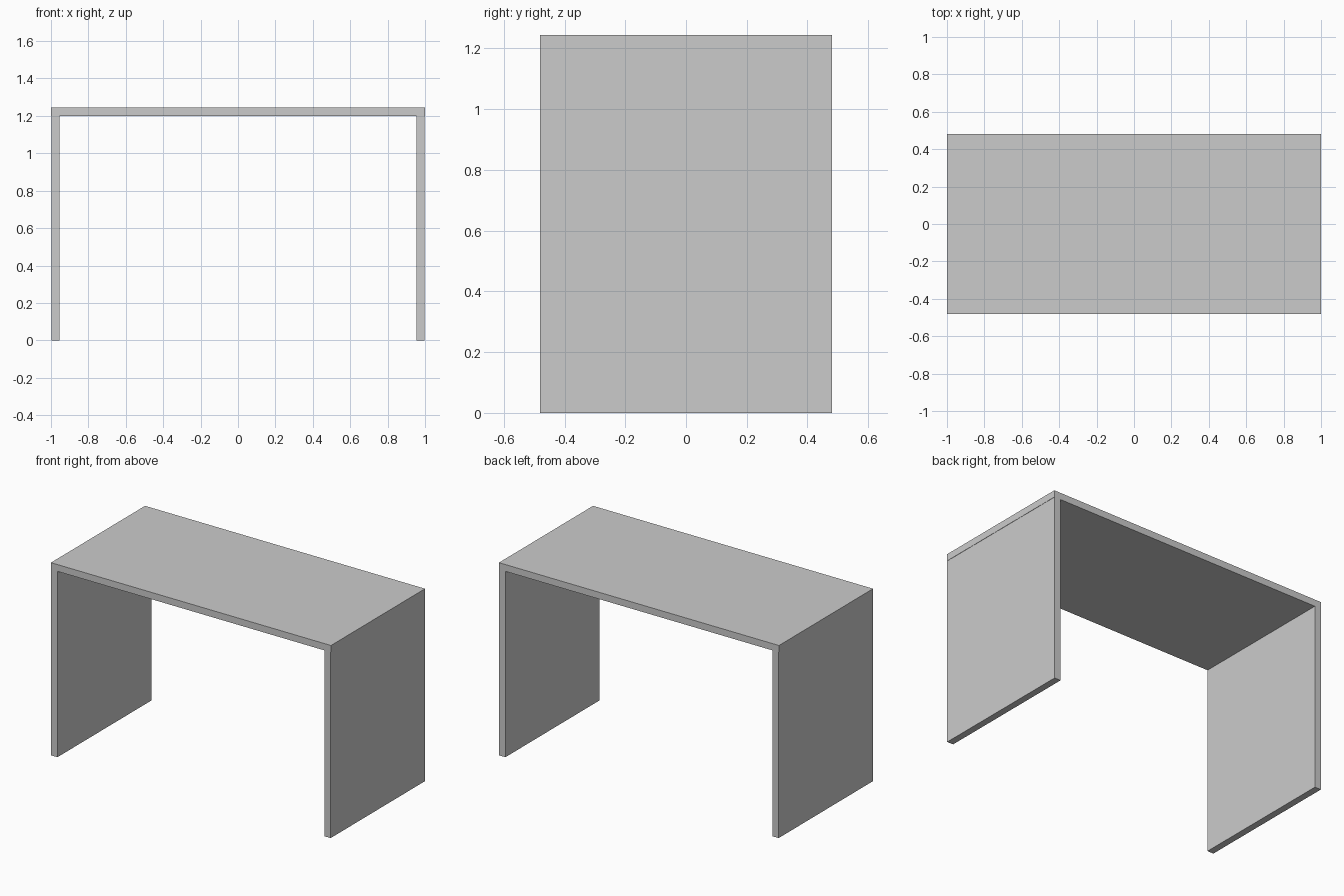
import bpy

if "Cube" in bpy.data.objects:
    bpy.data.objects.remove(bpy.data.objects["Cube"])

DEPTH = 0.96
HEIGHT = 1.244
THICK = 0.044
LIP = 0.002  # tiny overhang of the top past the side panels


def box(name, center, size):
    bpy.ops.mesh.primitive_cube_add(size=1, location=center)
    ob = bpy.context.object
    ob.name = name
    ob.scale = size
    bpy.ops.object.transform_apply(location=False, rotation=False, scale=True)
    return ob


# Table top
box("table_top", (0, 0, HEIGHT - THICK / 2), (2, DEPTH, THICK))

# Side panels standing under each end of the top
leg_h = HEIGHT - THICK
for side, sx in (("left", -1), ("right", 1)):
    box(side + "_side_panel", (sx * (1 - LIP - THICK / 2), 0, leg_h / 2),
        (THICK, DEPTH, leg_h))
